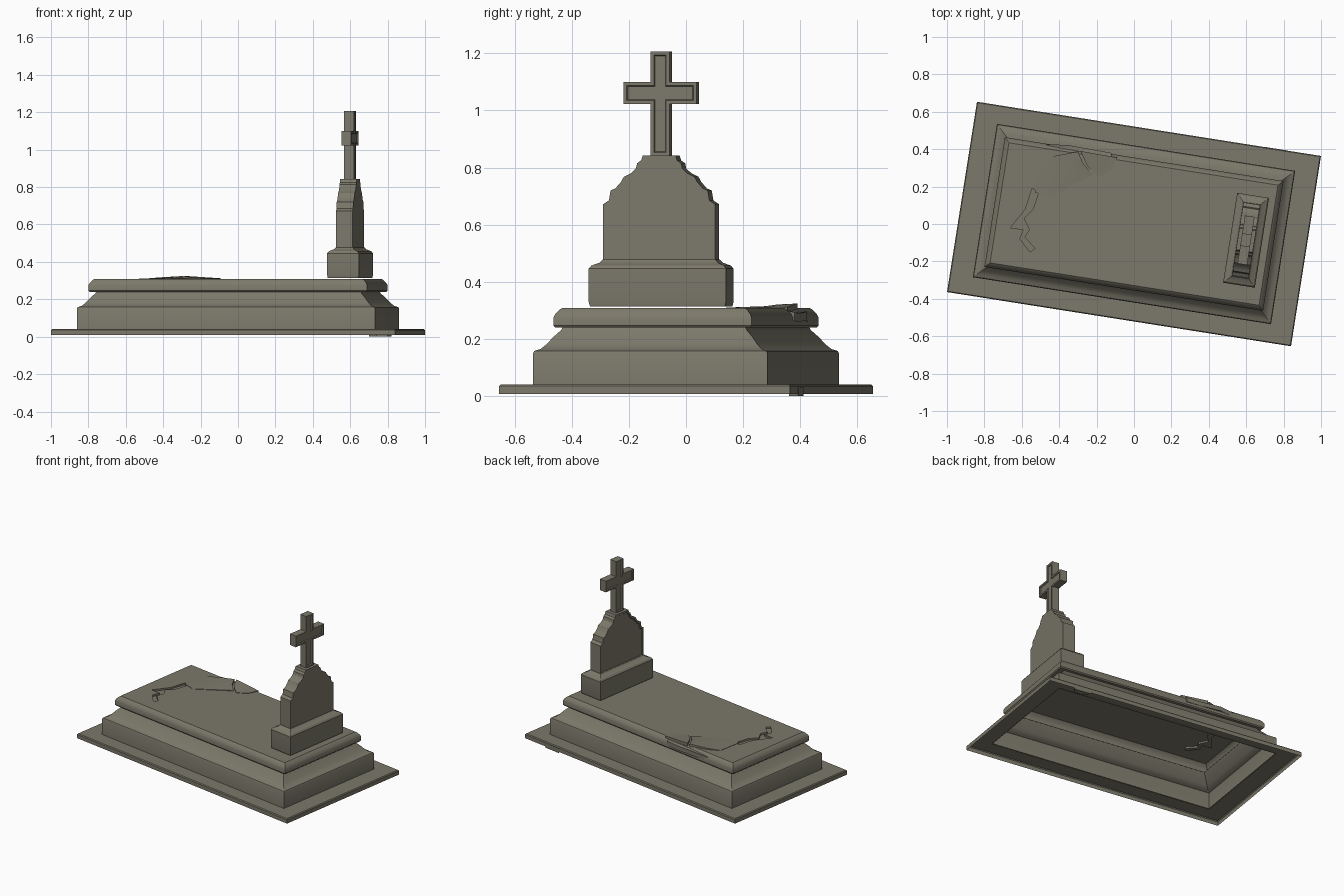
import bpy, bmesh, math
from mathutils import Matrix

if "Cube" in bpy.data.objects:
    bpy.data.objects.remove(bpy.data.objects["Cube"])

ANG = math.radians(-8.95)          # whole tomb is turned slightly
ROT = Matrix.Rotation(ANG, 4, 'Z')
HEAD = (0.599, -0.087)             # headstone centre in world xy

stone = bpy.data.materials.new("weathered_stone")
stone.diffuse_color = (0.2, 0.19, 0.145, 1)
stone.use_nodes = True
stone.node_tree.nodes["Principled BSDF"].inputs["Base Color"].default_value = stone.diffuse_color


def finish(name, bm, loc=(0, 0), turn=True, normals=True):
    if normals:
        bmesh.ops.recalc_face_normals(bm, faces=bm.faces[:])
    me = bpy.data.meshes.new(name)
    bm.to_mesh(me)
    bm.free()
    me.materials.append(stone)
    ob = bpy.data.objects.new(name, me)
    bpy.context.collection.objects.link(ob)
    ob.location = (loc[0], loc[1], 0)
    if turn:
        ob.rotation_euler.z = ANG
    bpy.context.view_layer.objects.active = ob
    bpy.ops.object.select_all(action='DESELECT')
    ob.select_set(True)
    bpy.ops.object.shade_smooth_by_angle(angle=math.radians(28))
    return ob


def loft(bm, rings):
    """Rectangular rings (half length, half width, z) joined upward, open at the ends."""
    prev = None
    for a, b, z in rings:
        cur = [bm.verts.new((sx * a, sy * b, z)) for sx, sy in ((-1, -1), (1, -1), (1, 1), (-1, 1))]
        if prev:
            for i in range(4):
                j = (i + 1) % 4
                bm.faces.new((prev[i], prev[j], cur[j], cur[i]))
        prev = cur
    return prev


def prism(bm, pts, x0, x1):
    """Extrude a (y, z) outline along x; returns the two end faces."""
    lo = [bm.verts.new((x0, y, z)) for y, z in pts]
    hi = [bm.verts.new((x1, y, z)) for y, z in pts]
    n = len(pts)
    for i in range(n):
        j = (i + 1) % n
        bm.faces.new((lo[i], lo[j], hi[j], hi[i]))
    return bm.faces.new(lo[::-1]), bm.faces.new(hi)


def panel(bm, faces, width, depth):
    """Sink a bordered panel into each face."""
    bmesh.ops.recalc_face_normals(bm, faces=bm.faces[:])
    for f in faces:
        bmesh.ops.inset_region(bm, faces=[f], thickness=width, use_even_offset=True)
        bmesh.ops.inset_region(bm, faces=[f], thickness=0.004, depth=-depth, use_even_offset=True)


# ground plate, hollow below
bm = bmesh.new()
loft(bm, [(.931, .515, .008), (.931, .515, .035), (.926, .51, .041), (.80, .408, .041)])
finish("ground_plate", bm)

# plinth with sloping moulded shoulder
bm = bmesh.new()
loft(bm, [(.807, .415, .04), (.807, .415, .15), (.803, .411, .158), (.784, .392, .165),
          (.765, .373, .182), (.745, .353, .207), (.72, .328, .232), (.716, .324, .243)])
finish("plinth", bm)

# cover slab, with a sunken crack cut in the top
bm = bmesh.new()
top = loft(bm, [(.716, .324, .24), (.748, .345, .24), (.754, .351, .247), (.754, .351, .275),
                (.748, .345, .288), (.736, .333, .302), (.728, .325, .308)])
inv = ROT.inverted()
crack = [(-.51, .17), (-.54, .08), (-.59, .03), (-.56, -.03), (-.585, -.07), (-.53, -.13),
         (-.555, -.15), (-.61, -.08), (-.59, -.03), (-.66, -.02), (-.62, .03), (-.58, .08), (-.545, .19)]
rim = []
for x, y in crack:
    v = bm.verts.new((x, y, .308))
    v.co = inv @ v.co
    rim.append(v)
edges = [bm.edges.new((rim[i], rim[(i + 1) % len(rim)])) for i in range(len(rim))]
edges += [bm.edges.get((top[i], top[(i + 1) % 4])) for i in range(4)]
bmesh.ops.triangle_fill(bm, edges=edges, use_beauty=True)
floor = []
for v in rim:
    w = bm.verts.new(v.co)
    w.co.z -= .012
    floor.append(w)
for i in range(len(rim)):
    j = (i + 1) % len(rim)
    bm.faces.new((rim[i], rim[j], floor[j], floor[i]))
bm.faces.new(floor)
finish("cover_slab", bm)


# broken slab pieces pushed up along the back edge, and a chip under the plate
def shard(name, pts, thick):
    bm = bmesh.new()
    hi = [bm.verts.new(p) for p in pts]
    lo = [bm.verts.new((x, y, z - thick)) for x, y, z in pts]
    n = len(pts)
    c = bm.verts.new([sum(p[k] for p in pts) / n for k in range(3)])
    for i in range(n):
        j = (i + 1) % n
        bm.faces.new((hi[i], hi[j], c))
        bm.faces.new((hi[i], lo[i], lo[j], hi[j]))
    bm.faces.new(lo)
    finish(name, bm, turn=False)


shard("broken_piece_large", [(-.50, .33, .310), (-.42, .365, .317), (-.30, .387, .324), (-.27, .32, .321),
                             (-.22, .265, .313), (-.45, .14, .310), (-.53, .17, .310)], .02)
shard("broken_piece_small", [(-.285, .39, .325), (-.09, .355, .312), (-.12, .29, .311),
                             (-.19, .25, .311), (-.25, .31, .318)], .02)
shard("broken_edge", [(-.47, .425, .288), (-.36, .423, .296), (-.22, .398, .29), (-.12, .38, .293),
                      (-.12, .35, .3), (-.45, .39, .3)], .03)
shard("plate_chip", [(.70, .412, .03), (.82, .393, .03), (.80, .36, .03), (.74, .36, .03)], .03)

# headstone foot
bm = bmesh.new()
t = loft(bm, [(.083, .239, .314), (.086, .243, .33), (.086, .243, .446), (.078, .235, .457),
              (.055, .21, .467), (.046, .2, .478)])
bm.faces.new(t)
finish("headstone_foot", bm, HEAD)

# headstone body: stepped outline mirrored about its centre
half = [(.198, .465), (.198, .672), (.178, .685), (.172, .72), (.155, .727), (.135, .75), (.125, .768),
        (.1, .78), (.082, .797), (.078, .815), (.064, .825), (.058, .843)]
bm = bmesh.new()
lo, hi = prism(bm, [(-y, z) for y, z in half] + half[::-1], -.045, .045)
panel(bm, [lo], .012, .005)
finish("headstone_body", bm, HEAD)

# cross with sunken panels on both faces
half = [(.034, .84), (.034, 1.022), (.13, 1.022), (.13, 1.1), (.034, 1.1), (.034, 1.206)]
bm = bmesh.new()
caps = prism(bm, [(-y, z) for y, z in half] + half[::-1], -.026, .026)
panel(bm, caps, .012, .006)
finish("cross", bm, HEAD)
